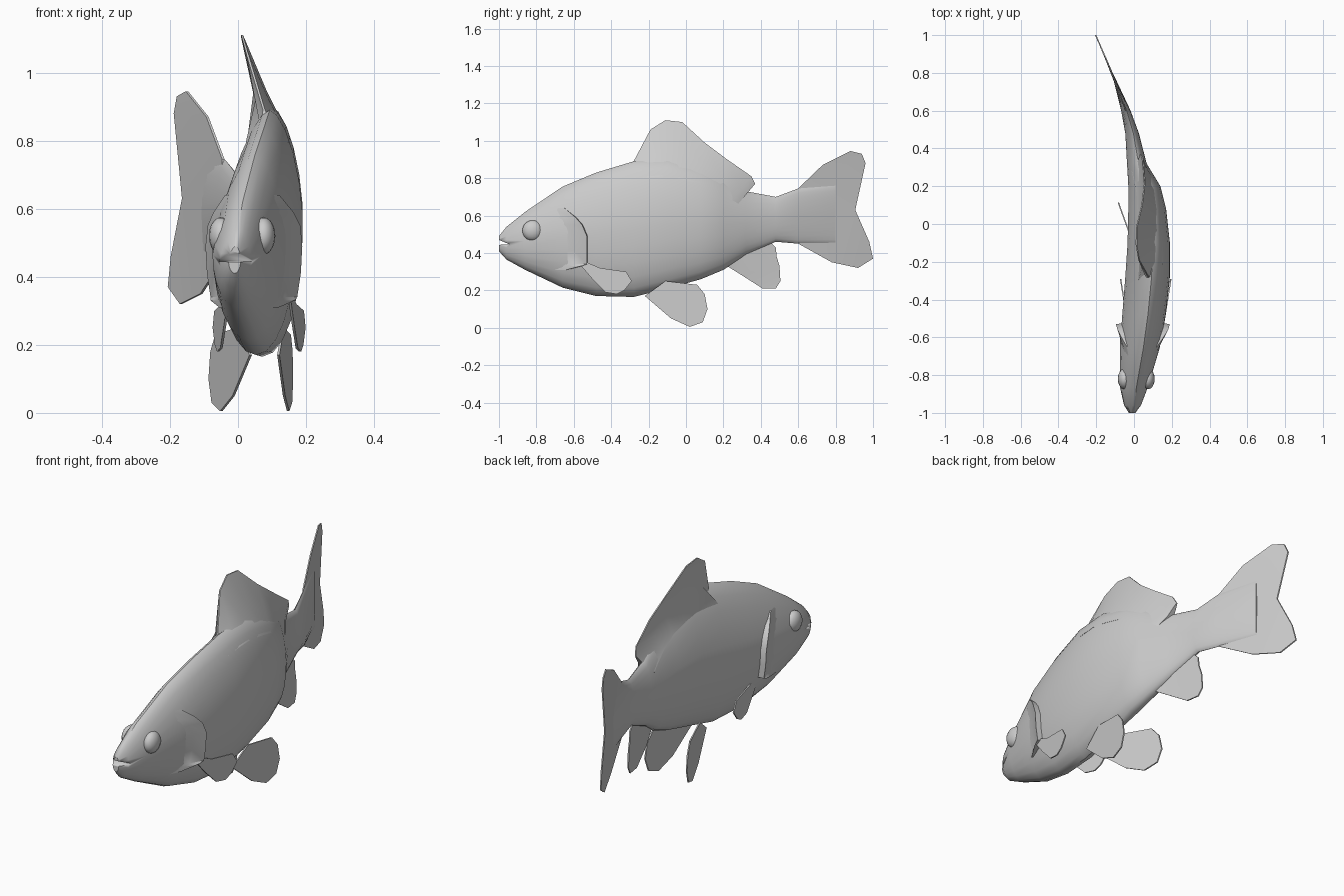
import bpy
import bmesh
from math import cos, sin, pi, copysign

cube = bpy.data.objects.get("Cube")
if cube:
    bpy.data.objects.remove(cube, do_unlink=True)

grey = bpy.data.materials.new("plain grey")
grey.use_nodes = True
colour = (0.6, 0.6, 0.6, 1)
grey.diffuse_color = colour
grey.node_tree.nodes["Principled BSDF"].inputs["Base Color"].default_value = colour

# Body stations: y, centre x, half width, belly z, back z
STATIONS = [
    (-1.0, -.01, .018, .41, .49), (-.96, -.008, .045, .365, .54),
    (-.86, 0, .075, .31, .62), (-.66, .03, .105, .215, .755),
    (-.48, .053, .115, .17, .83), (-.28, .072, .118, .165, .89),
    (-.1, .078, .112, .21, .9), (.08, .07, .1, .26, .86),
    (.2, .055, .085, .31, .8), (.32, .015, .052, .39, .73),
    (.48, -.01, .036, .46, .7), (.6, -.043, .025, .45, .745),
    (.8, -.115, .003, .45, .76), (1.0, -.203, .003, .5, .7)]


def station(y):
    """Centre, half width, belly and back of the body at y."""
    for a, b in zip(STATIONS, STATIONS[1:]):
        if y <= b[0]:
            t = max(0, (y - a[0]) / (b[0] - a[0]))
            return [p + (q - p) * t for p, q in zip(a[1:], b[1:])]
    return STATIONS[-1][1:]


def height(y, z):
    """Height in the section: -1 at the belly, 1 at the back."""
    c, w, low, high = station(y)
    return max(-1, min(1, (2 * z - low - high) / (high - low)))


def centre(y, z):
    """Middle of the body; the back leans slightly left."""
    c, w, low, high = station(y)
    return c + .18 * w * max(0, height(y, z))


def power(t):
    """Narrow ridge above, rounder belly below."""
    return 1.6 if t > 0 else 2.0


def flank(y, z):
    """Half width of the body at a side position."""
    t = height(y, z)
    p = power(t)
    return station(y)[1] * (1 - abs(t) ** p) ** (1 / p)


def finish(name, bm, angle=40):
    bmesh.ops.recalc_face_normals(bm, faces=bm.faces)
    bm.normal_update()
    bmesh.ops.triangulate(bm, faces=[f for f in bm.faces if len(f.verts) > 4])
    mesh = bpy.data.meshes.new(name)
    bm.to_mesh(mesh)
    bm.free()
    obj = bpy.data.objects.new(name, mesh)
    bpy.context.collection.objects.link(obj)
    mesh.materials.append(grey)
    bpy.ops.object.select_all(action='DESELECT')
    obj.select_set(True)
    bpy.context.view_layer.objects.active = obj
    bpy.ops.object.shade_smooth_by_angle(angle=angle * pi / 180)
    return obj


def loft(name, rings, closed=True, caps=True):
    """Skin a list of rings with quads."""
    bm = bmesh.new()
    rows = [[bm.verts.new(p) for p in ring] for ring in rings]
    n = len(rows[0])
    for a, b in zip(rows, rows[1:]):
        for i in range(n if closed else n - 1):
            j = (i + 1) % n
            bm.faces.new((a[i], a[j], b[j], b[i]))
    if caps:
        bm.faces.new(rows[0])
        bm.faces.new(rows[-1])
    return finish(name, bm)


def plate(name, outline, x_at):
    """Thin fin from a side outline of (y, z) points."""
    loft(name, [[(x_at(y, z) + h, y, z) for y, z in outline]
                for h in (-.0035, .0035)])


def section(y, sides=24):
    c, w, low, high = station(y)
    ring = []
    for i in range(sides):
        a = 2 * pi * i / sides
        e = 2 / power(sin(a))
        v = copysign(abs(sin(a)) ** e, sin(a))
        z = (low + high + (high - low) * v) / 2
        ring.append((centre(y, z) + copysign(flank(y, z), cos(a)), y, z))
    return ring


# Body, with the mouth cut as a wedge
body = loft("body", [section(s[0]) for s in STATIONS[:-1]])
wedge = [(-1.05, .443), (-1.05, .49), (-.94, .445)]
cutter = loft("mouth_cutter", [[(x, y, z) for y, z in wedge] for x in (-.2, .2)])
cutter.hide_render = True
cut = body.modifiers.new("mouth", 'BOOLEAN')
cut.operation = 'DIFFERENCE'
cut.object = cutter
bpy.context.view_layer.objects.active = body
bpy.ops.object.modifier_apply(modifier="mouth")
bpy.data.objects.remove(cutter, do_unlink=True)

# Dorsal fin: base y, tip y, tip z; broad foot melting into the back
dorsal = []
for base, tip, top in [(-.3, -.28, .89), (-.21, -.19, 1.06), (-.13, -.11, 1.11),
                       (-.04, -.02, 1.1), (.07, .1, .99), (.17, .22, .9),
                       (.25, .35, .81), (.28, .37, .77)]:
    root = station(base)[3] - .09
    foot = flank(base, root)
    side = []
    for t, half in ((0, foot), (.45, min(.02, foot * .4)), (1, .003)):
        z = root + (top - root) * t
        y = base + (tip - base) * t
        x = centre(base, root) - .32 * max(0, z - .86)
        side.append((x, y, z, half))
    dorsal.append([(x - h, y, z) for x, y, z, h in side]
                  + [(x + h, y, z) for x, y, z, h in reversed(side)])
loft("dorsal_fin", dorsal)

# Tail and anal fins follow the bend of the body
plate("tail_fin", [(.6, .745), (.73, .87), (.88, .945), (.94, .93),
                   (.96, .88), (.905, .63), (.98, .46), (1, .37), (.92, .32),
                   (.78, .35), (.6, .45)], lambda y, z: station(y)[0])
plate("anal_fin", [(.22, .33), (.3, .28), (.41, .21), (.48, .21), (.505, .25),
                   (.5, .33), (.485, .38), (.48, .43), (.44, .47), (.3, .45)],
      lambda y, z: station(y)[0])

# Pelvic fins, splayed differently on each side by the bend
PELVIC = [(-.22, .17), (-.08, .05), (.02, .005), (.09, .03), (.115, .1),
          (.1, .18), (.06, .23), (-.11, .25)]
plate("right_pelvic_fin", PELVIC, lambda y, z: -.042 - .36 * y)
plate("left_pelvic_fin", PELVIC, lambda y, z: .145 + .12 * y)

# Paired parts of the head
PECTORAL = [(-.56, .33), (-.5, .26), (-.43, .19), (-.37, .18), (-.33, .2),
            (-.29, .25), (-.32, .3), (-.46, .32), (-.53, .35)]
GILL = [(-.65, .64), (-.59, .59), (-.555, .55), (-.53, .49), (-.53, .41),
        (-.53, .34), (-.56, .33), (-.64, .31)]
for label, s in (("left", 1), ("right", -1)):
    plate(label + "_pectoral_fin", PECTORAL,
          lambda y, z: .062 + s * (.09 + .16 * (y + .56)))

    # Gill cover: flares away from the flank towards its rear edge
    rings = []
    for y, z in GILL:
        row = []
        for t in (0, .5, 1):
            v = y - .13 * (1 - t)
            lift = .03 * t * t * min(1, (y + .66) / .1) - .004 * (1 - t)
            row.append((centre(v, z) + s * (flank(v, z) + lift), v, z))
        row.append((centre(y, z) + s * (flank(y, z) - .01), y + .005, z))
        rings.append(row)
    loft(label + "_gill_cover", rings, closed=False, caps=False)

    # Eye: a flattened ball set in the head
    bm = bmesh.new()
    bmesh.ops.create_uvsphere(bm, u_segments=16, v_segments=10, radius=.055)
    bmesh.ops.scale(bm, vec=(.65, 1, 1), verts=bm.verts)
    bmesh.ops.translate(bm, vec=(.012 + s * .062, -.82, .52), verts=bm.verts)
    finish(label + "_eye", bm)
